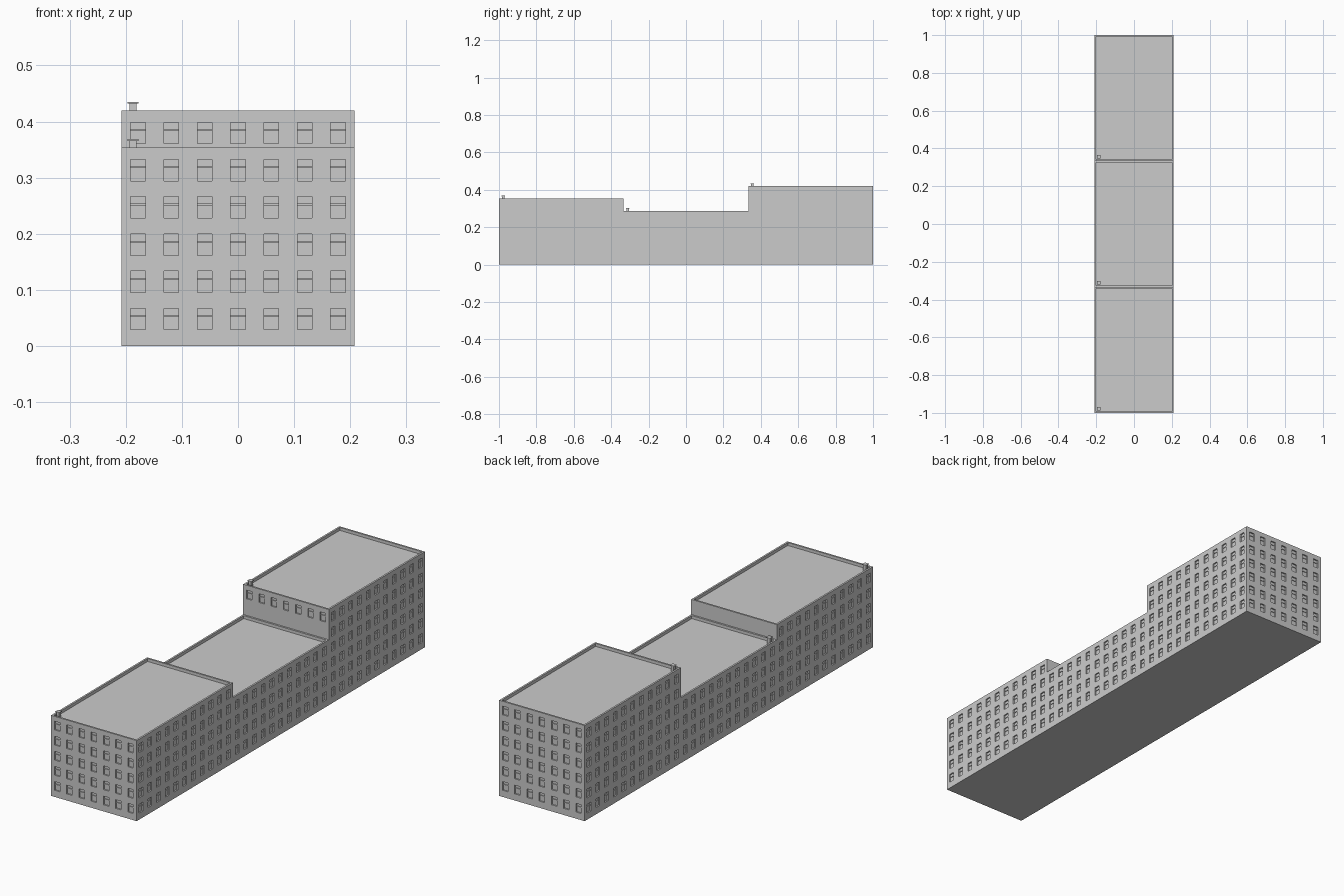
import bpy, bmesh
from mathutils import Vector, Matrix

if "Cube" in bpy.data.objects:
    bpy.data.objects.remove(bpy.data.objects["Cube"])

W = 0.208            # half width
L = 2 / 3            # block length
FLOOR, BASE = 0.0663, 0.0222
WIN_W, WIN_H, SILL = 0.026, 0.038, 0.007
DEPTH = 0.006        # window recess
RIM, DROP = 0.008, 0.013   # parapet thickness and roof drop
Z = Vector((0, 0, 1))


def finish(bm, name):
    bmesh.ops.remove_doubles(bm, verts=bm.verts, dist=1e-5)
    me = bpy.data.meshes.new(name)
    bm.to_mesh(me)
    bm.free()
    ob = bpy.data.objects.new(name, me)
    bpy.context.collection.objects.link(ob)
    return ob


def face(bm, pts):
    bm.faces.new([bm.verts.new(p) for p in pts])


def box(bm, lo, hi):
    lo, hi = Vector(lo), Vector(hi)
    s = hi - lo
    m = Matrix.Translation((lo + hi) / 2) @ Matrix.Diagonal((abs(s.x), abs(s.y), abs(s.z), 1))
    bmesh.ops.create_cube(bm, size=1, matrix=m)


def wall(bm, bars, origin, u, width, floors, cols, first_row):
    """Wall from origin along u; rows from first_row up have recessed windows."""
    n = u.cross(Z)

    def p(a, z, d=0.0):
        return origin + u * a + Z * z - n * d

    def rect(a0, a1, z0, z1, d=0.0):
        return [p(a0, z0, d), p(a1, z0, d), p(a1, z1, d), p(a0, z1, d)]

    z_start = BASE + first_row * FLOOR
    face(bm, rect(0, width, 0, z_start))
    cw = width / cols
    for r in range(first_row, floors):
        z = BASE + r * FLOOR
        for c in range(cols):
            a = c * cw
            wa, wz = a + (cw - WIN_W) / 2, z + SILL
            outer = rect(a, a + cw, z, z + FLOOR)
            edge = rect(wa, wa + WIN_W, wz, wz + WIN_H)
            back = rect(wa, wa + WIN_W, wz, wz + WIN_H, DEPTH)
            for i in range(4):
                j = (i + 1) % 4
                face(bm, [outer[i], outer[j], edge[j], edge[i]])
                face(bm, [edge[i], edge[j], back[j], back[i]])
            face(bm, back)
            # transom bar across the pane
            tz = wz + WIN_H * 0.6
            box(bars, p(wa, tz, DEPTH), p(wa + WIN_W, tz + 0.003, DEPTH * 0.5))


def block(name, y0, floors, front_row, back_row):
    y1, h = y0 + L, BASE + floors * FLOOR
    bm, bars = bmesh.new(), bmesh.new()
    X, Y = Vector((1, 0, 0)), Vector((0, 1, 0))
    wall(bm, bars, Vector((-W, y0, 0)), X, 2 * W, floors, 7, front_row)
    wall(bm, bars, Vector((W, y0, 0)), Y, L, floors, 11, 0)
    wall(bm, bars, Vector((W, y1, 0)), -X, 2 * W, floors, 7, back_row)
    wall(bm, bars, Vector((-W, y1, 0)), -Y, L, floors, 11, 0)

    # underside, parapet rim and sunken roof
    def ring(i, z):
        return [Vector(q) for q in ((-W + i, y0 + i, z), (W - i, y0 + i, z),
                                    (W - i, y1 - i, z), (-W + i, y1 - i, z))]
    face(bm, ring(0, 0)[::-1])
    top, inner, roof = ring(0, h), ring(RIM, h), ring(RIM, h - DROP)
    for i in range(4):
        j = (i + 1) % 4
        face(bm, [top[i], top[j], inner[j], inner[i]])
        face(bm, [inner[i], inner[j], roof[j], roof[i]])
    face(bm, roof)
    finish(bm, name + "_block")
    finish(bars, name + "_window_bars")

    # small chimney with a wider cap in the front left corner
    ch = bmesh.new()
    cx, cy = -W + 0.021, y0 + 0.022
    for r, a, b in ((0.0065, h - DROP, h + 0.012), (0.0095, h + 0.012, h + 0.015)):
        box(ch, (cx - r, cy - r, a), (cx + r, cy + r, b))
    finish(ch, name + "_chimney")


# front, middle and rear blocks; party walls are windowless except the exposed top row
block("front", -1.0, 5, 0, 5)
block("middle", -1.0 + L, 4, 4, 4)
block("rear", -1.0 + 2 * L, 6, 5, 0)
